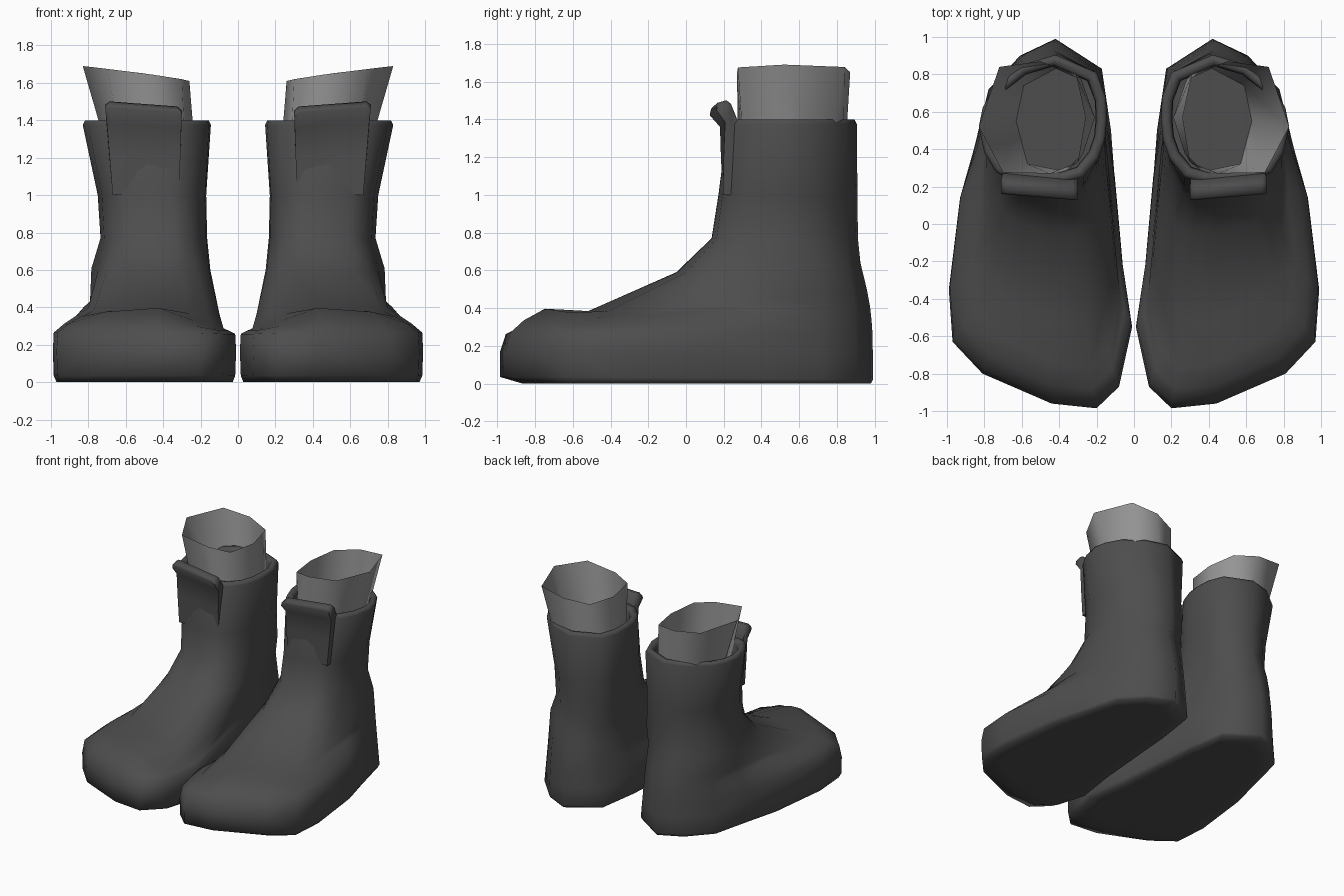
import bpy, bmesh, math

if "Cube" in bpy.data.objects:
    bpy.data.objects.remove(bpy.data.objects["Cube"])


def material(name, v):
    m = bpy.data.materials.new(name)
    m.diffuse_color = (v, v, v, 1)
    m.use_nodes = True
    m.node_tree.nodes["Principled BSDF"].inputs["Base Color"].default_value = m.diffuse_color
    return m


DARK = material("dark_grey", 0.075)
LIGHT = material("light_grey", 0.3)


def make_pair(name, rings, mats, cap_first=False, cap_last=False, angle=40):
    """Skin a stack of closed rings, then mirror it to make the other boot."""
    bm = bmesh.new()
    loops = [[bm.verts.new(p) for p in ring] for ring in rings]
    for a, b in zip(loops, loops[1:]):
        for i in range(len(a)):
            j = (i + 1) % len(a)
            bm.faces.new((a[i], a[j], b[j], b[i]))
    caps = ([loops[0]] if cap_first else []) + ([loops[-1]] if cap_last else [])
    for loop in caps:
        face = bm.faces.new(loop)
        face.material_index = len(mats) - 1
    bmesh.ops.recalc_face_normals(bm, faces=bm.faces[:])
    me = bpy.data.meshes.new(name)
    bm.to_mesh(me)
    bm.free()
    for m in mats:
        me.materials.append(m)
    ob = bpy.data.objects.new(name, me)
    bpy.context.collection.objects.link(ob)
    mirror = ob.modifiers.new("mirror", "MIRROR")
    mirror.use_mirror_merge = False
    bpy.context.view_layer.objects.active = ob
    ob.select_set(True)
    bpy.ops.object.shade_smooth_by_angle(angle=math.radians(angle))
    ob.select_set(False)
    return ob


def clamp(v):
    return max(0.0, min(1.0, v))


# Boot: ribs run from the sole outline up to the collar outline
SOLE = [(.42, .99), (.61, .90), (.78, .72), (.86, .40), (.93, .14), (.99, -.35),
        (.97, -.63), (.81, -.80), (.44, -.96), (.20, -.985), (.08, -.87),
        (.01, -.55), (.06, -.22), (.10, .25), (.12, .50), (.17, .83)]
COLLAR = [(.42, .905), (.60, .85), (.75, .73), (.81, .62), (.83, .52), (.80, .38),
          (.74, .28), (.66, .235), (.50, .22), (.37, .22), (.27, .25),
          (.19, .35), (.155, .45), (.145, .56), (.15, .68), (.20, .81)]

# toe height, heel height, blend from sole to collar, inner x, outer x, toe side drop
LEVELS = [(.035, .02, .0, .015, .985, 0), (.17, .15, .0, .01, .99, 0),
          (.27, .27, .025, .015, .985, .1), (.335, .34, .085, .05, .93, .5),
          (.398, .41, .18, .075, .86, 1), (.385, .50, .375, .10, .80, .3),
          (.59, .64, .775, .14, .755, 0), (.77, .77, .93, .165, .735, 0),
          (1.0, 1.0, .96, .17, .75, 0), (1.375, 1.375, 1.0, .145, .83, 0)]


def boot_ring(z_toe, z_heel, t, x0, x1, drop):
    pts = [(a + (c - a) * t, b + (d - b) * t) for (a, b), (c, d) in zip(SOLE, COLLAR)]
    lo, hi = min(p[0] for p in pts), max(p[0] for p in pts)
    yl, yh = min(p[1] for p in pts), max(p[1] for p in pts)
    ring = []
    for (x, y), (sx, _), (cx, _) in zip(pts, SOLE, COLLAR):
        x = (x - lo) / (hi - lo) * (x1 - x0) + x0
        z = z_toe + (z_heel - z_toe) * ((y - yl) / (yh - yl)) ** 1.5
        # heel keeps a straight, steady taper up to the ankle
        if z < .77:
            k = z / .77
            heel_x = sx + (.46 + (cx - .46) * .84 - sx) * k
            x += (heel_x - x) * clamp((y - .2) / .4)
        # toe cap falls away to both sides of its ridge
        fall = .12 * clamp((.43 - x) / .34) + .05 * clamp((x - .6) / .25)
        z -= drop * fall * clamp((.2 - y) / .5)
        ring.append((x, y, z))
    return ring


def scaled(ring, s, z, cx=.48, cy=.56):
    return [(cx + (x - cx) * s, cy + (y - cy) * s, z) for x, y, _ in ring]


# Flat underside, lifted a little at the toe tip
bottom = [(.48 + (x - .48) * .96, y * (.99 - .11 * clamp((-.6 - y) / .3)), 0)
          for x, y in SOLE]
inner_bottom = [(.48 + (x - .48) * .8, y * .86, 0) for x, y, _ in bottom]
rings = [inner_bottom, bottom] + [boot_ring(*lv) for lv in LEVELS]
# Rolled collar rim and inner lining
rings += [scaled(rings[-1], s, z) for s, z in ((.965, 1.4), (.87, 1.395), (.83, 1.37),
                                               (.82, 1.2))]
make_pair("boots", rings, [DARK], cap_first=True, angle=100)

# Sock cuffs: open flared tubes leaning outward, with a dark bottom inside
CUFF_TOP = [(.83, .52), (.70, .275), (.45, .27), (.30, .33),
            (.26, .57), (.31, .80), (.50, .87), (.72, .84)]
CUFF_FLOOR = [(.63, .55), (.57, .32), (.37, .28), (.27, .38),
              (.21, .57), (.28, .77), (.42, .83), (.59, .74)]
low = [(x, y, 1.0) for x, y in CUFF_FLOOR]
top = [(x, y, 1.61 + .08 * ((x - .26) / .57) ** .8) for x, y in CUFF_TOP]
make_pair("sock_cuffs", [low, top], [LIGHT, DARK], cap_first=True, angle=66)

# Tongues: rise out of the front of the leg, with the lip curled forward
PROFILE = [(.195, 1.0), (.185, 1.2), (.18, 1.36), (.127, 1.44), (.135, 1.46),
           (.18, 1.472), (.205, 1.455), (.25, 1.36), (.25, 1.0)]


def tongue_ring(u, shrink=0.0):
    out = []
    for y, z in PROFILE:
        h = max(0, (z - 1.0) / .46)
        x = .315 + .355 * u + h * (-.015 + .055 * u)
        zz = z + .03 * u * h - (shrink if z > 1.4 else 0)
        out.append((x, y + .035 * u * h, zz))
    return out


make_pair("tongues", [tongue_ring(0, .02), tongue_ring(.06), tongue_ring(.94),
                      tongue_ring(1, .02)], [DARK], cap_first=True, cap_last=True,
          angle=70)
